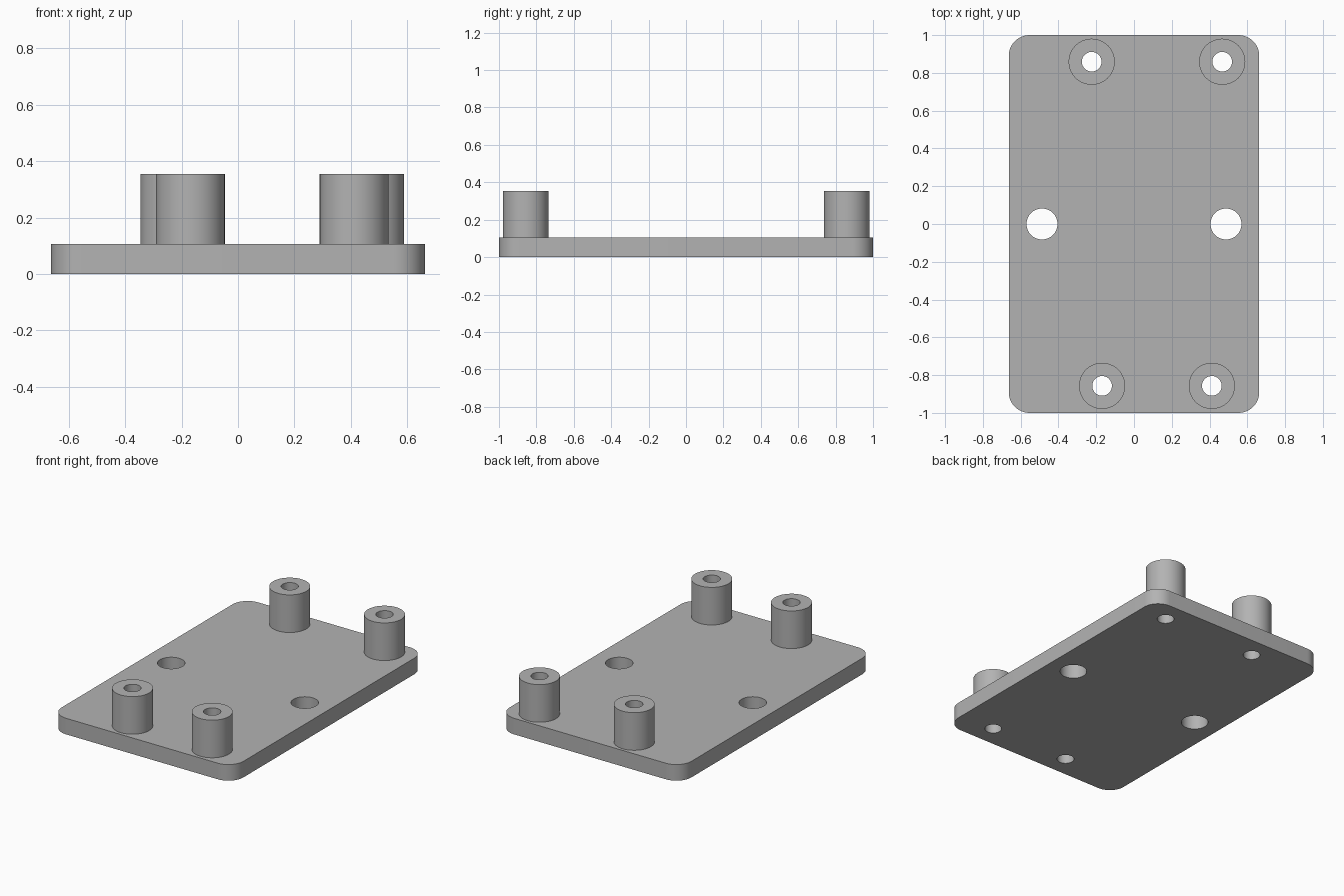
import bpy
import bmesh
from math import pi, cos, sin, radians

if "Cube" in bpy.data.objects:
    bpy.data.objects.remove(bpy.data.objects["Cube"], do_unlink=True)

# Sizes
HALF_X, HALF_Y, CORNER = 0.663, 1.0, 0.11
PLATE_TOP, POST_TOP = 0.106, 0.354
POST_R, BORE_R, MOUNT_R = 0.122, 0.052, 0.082
SIDES = 64

posts = {
    "back_right_standoff": (-0.224, 0.859),
    "back_left_standoff": (0.467, 0.859),
    "front_right_standoff": (-0.169, -0.857),
    "front_left_standoff": (0.412, -0.857),
}
mount_holes = [(-0.487, 0), (0.487, 0)]

# Single grey material
GREY = (0.45, 0.45, 0.45, 1)
grey = bpy.data.materials.new("plain grey")
grey.use_nodes = True
grey.diffuse_color = GREY
grey.node_tree.nodes["Principled BSDF"].inputs["Base Color"].default_value = GREY


def add_object(name, bm):
    bmesh.ops.recalc_face_normals(bm, faces=bm.faces)
    mesh = bpy.data.meshes.new(name)
    bm.to_mesh(mesh)
    bm.free()
    mesh.materials.append(grey)
    obj = bpy.data.objects.new(name, mesh)
    bpy.context.collection.objects.link(obj)
    return obj


def smooth(obj):
    bpy.ops.object.select_all(action="DESELECT")
    obj.select_set(True)
    bpy.context.view_layer.objects.active = obj
    bpy.ops.object.shade_smooth_by_angle(angle=radians(30))


def prism(name, outline, bottom, top):
    bm = bmesh.new()
    face = bm.faces.new([bm.verts.new((x, y, bottom)) for x, y in outline])
    result = bmesh.ops.extrude_face_region(bm, geom=[face], use_keep_orig=True)
    raised = [v for v in result["geom"] if isinstance(v, bmesh.types.BMVert)]
    bmesh.ops.translate(bm, verts=raised, vec=(0, 0, top - bottom))
    return add_object(name, bm)


def circle(x, y, r):
    angles = [2 * pi * i / SIDES for i in range(SIDES)]
    return [(x + r * cos(a), y + r * sin(a)) for a in angles]


# Base plate with rounded corners
outline = []
for quarter, (sx, sy) in enumerate([(1, 1), (-1, 1), (-1, -1), (1, -1)]):
    for step in range(13):
        a = (quarter + step / 12) * pi / 2
        outline.append((sx * (HALF_X - CORNER) + CORNER * cos(a),
                        sy * (HALF_Y - CORNER) + CORNER * sin(a)))
plate = prism("base_plate", outline, 0, PLATE_TOP)

# Through holes in the plate
holes = [(x, y, BORE_R) for x, y in posts.values()]
holes += [(x, y, MOUNT_R) for x, y in mount_holes]
for number, (x, y, r) in enumerate(holes):
    cutter = prism(f"hole_cutter_{number}", circle(x, y, r), -0.1, PLATE_TOP + 0.1)
    cutter.hide_render = True
    cut = plate.modifiers.new("hole", "BOOLEAN")
    cut.operation = "DIFFERENCE"
    cut.solver = "EXACT"
    cut.object = cutter
    bpy.context.view_layer.objects.active = plate
    bpy.ops.object.modifier_apply(modifier=cut.name)
    bpy.data.objects.remove(cutter, do_unlink=True)
smooth(plate)

# Hollow standoffs: outer wall, rim and bore
for name, (x, y) in posts.items():
    bm = bmesh.new()
    profile = [(POST_R, PLATE_TOP), (POST_R, POST_TOP),
               (BORE_R, POST_TOP), (BORE_R, PLATE_TOP)]
    rings = [[bm.verts.new((px, py, z)) for px, py in circle(0, 0, r)]
             for r, z in profile]
    for lower, upper in zip(rings, rings[1:]):
        for i in range(SIDES):
            j = (i + 1) % SIDES
            bm.faces.new((lower[i], lower[j], upper[j], upper[i]))
    standoff = add_object(name, bm)
    standoff.location = (x, y, 0)
    smooth(standoff)
